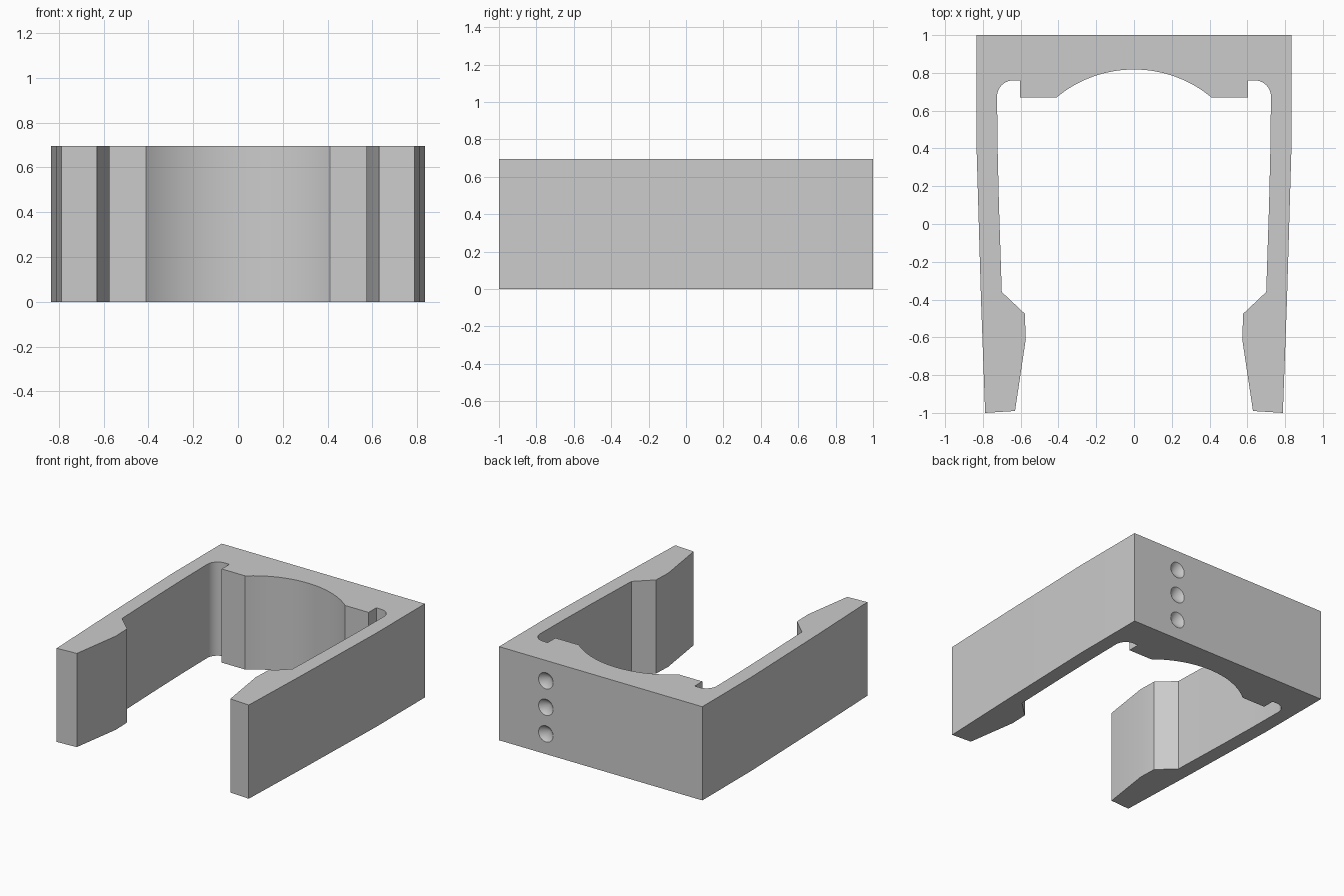
import bpy, bmesh
from math import sin, cos, radians, asin, pi
from mathutils import Matrix

cube = bpy.data.objects.get("Cube")
if cube:
    bpy.data.objects.remove(cube, do_unlink=True)

HEIGHT = 0.695

grey = bpy.data.materials.new("light grey")
grey.use_nodes = True
colour = (0.6, 0.6, 0.6, 1)
grey.diffuse_color = colour
grey.node_tree.nodes["Principled BSDF"].inputs["Base Color"].default_value = colour


def arc(cx, cy, r, start, end, steps):
    """Points on a circular arc, angles in radians."""
    angles = [start + (end - start) * i / steps for i in range(steps + 1)]
    return [(cx + r * cos(a), cy + r * sin(a)) for a in angles]


def new_object(name, bm):
    bmesh.ops.recalc_face_normals(bm, faces=bm.faces[:])
    mesh = bpy.data.meshes.new(name)
    bm.to_mesh(mesh)
    bm.free()
    mesh.materials.append(grey)
    obj = bpy.data.objects.new(name, mesh)
    bpy.context.collection.objects.link(obj)
    return obj


# Half outline: outer wall, tapered arm, hooked tip, inner wall
half = [(0.834, 1), (0.834, 0.42), (0.81, -0.4), (0.788, -1),
        (0.63, -0.99), (0.573, -0.61), (0.578, -0.475), (0.70, -0.36),
        (0.715, 0.1), (0.722, 0.4)]
# Rounded relief corner, pad and round saddle
half += arc(0.64, 0.675, 0.085, 0, pi / 2, 10)
half += [(0.603, 0.76), (0.603, 0.67)]
half += arc(0, 0.176, 0.642, pi / 2 - asin(0.41 / 0.642), pi / 2, 16)
outline = half + [(-x, y) for x, y in reversed(half[:-1])]

# Clip body
bm = bmesh.new()
base = bm.faces.new([bm.verts.new((x, y, 0)) for x, y in outline])
top = bmesh.ops.extrude_face_region(bm, geom=[base])["geom"]
bmesh.ops.translate(bm, vec=(0, 0, HEIGHT),
                    verts=[v for v in top if isinstance(v, bmesh.types.BMVert)])
body = new_object("clip_body", bm)

# Cutter with three conical dimples in the back wall
bm = bmesh.new()
for i in (-1, 0, 1):
    place = Matrix.Translation((0.45, 1, HEIGHT / 2 + i * 0.197)) @ Matrix.Rotation(radians(90), 4, "X")
    bmesh.ops.create_cone(bm, cap_ends=True, segments=32, radius1=0.12,
                          radius2=0, depth=0.1, matrix=place)
cutter = new_object("dimple_cutter", bm)

cut = body.modifiers.new("dimples", "BOOLEAN")
cut.operation = "DIFFERENCE"
cut.solver = "EXACT"
cut.object = cutter

bpy.ops.object.select_all(action="DESELECT")
body.select_set(True)
bpy.context.view_layer.objects.active = body
bpy.ops.object.modifier_apply(modifier=cut.name)
bpy.data.objects.remove(cutter, do_unlink=True)
bpy.ops.object.shade_smooth_by_angle(angle=radians(30))
